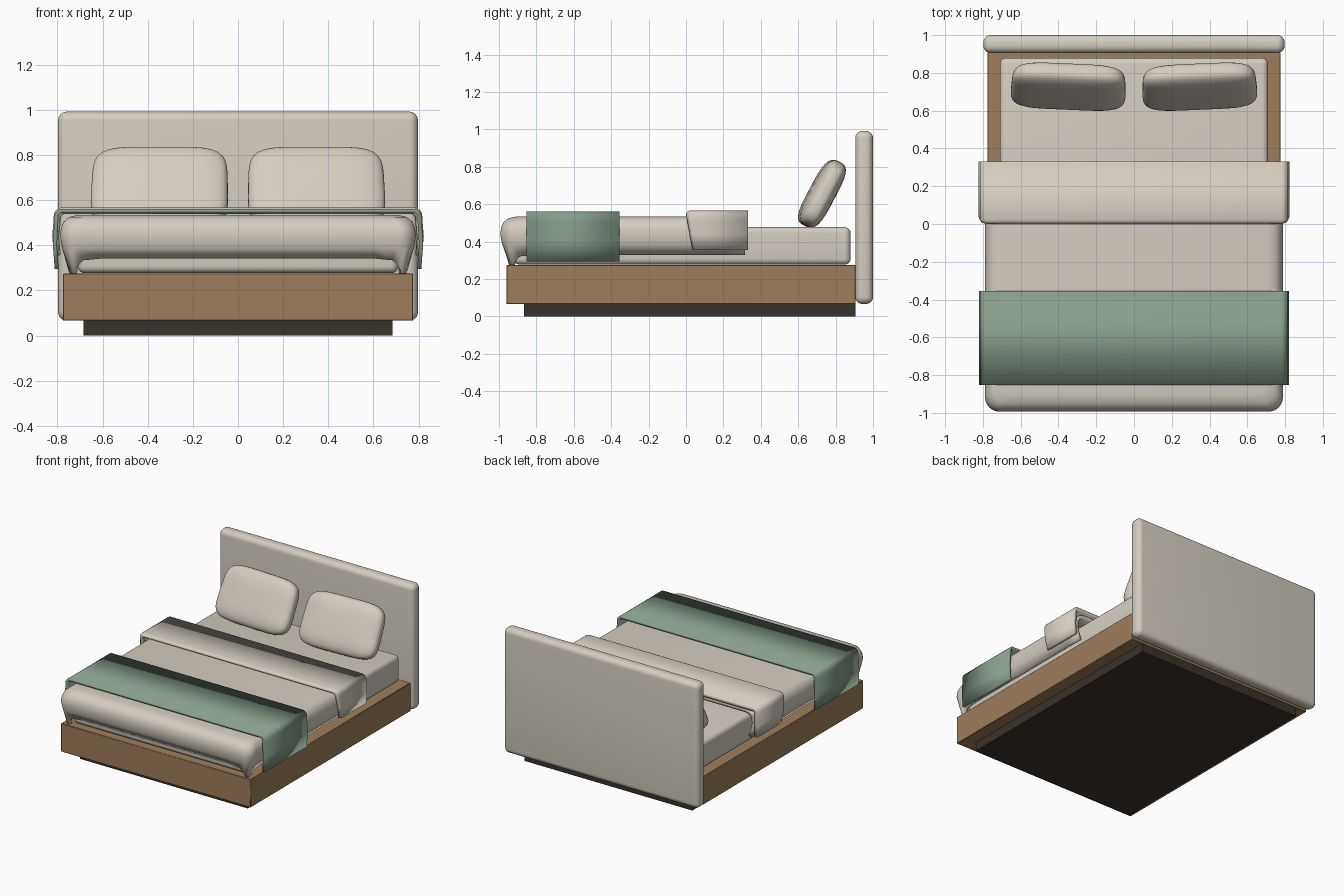
import bpy, bmesh, math
from mathutils import Matrix

if "Cube" in bpy.data.objects:
    bpy.data.objects.remove(bpy.data.objects["Cube"])


def material(name, rgb):
    m = bpy.data.materials.new(name)
    m.diffuse_color = (*rgb, 1)
    m.use_nodes = True
    m.node_tree.nodes["Principled BSDF"].inputs["Base Color"].default_value = m.diffuse_color
    return m


LINEN = material("linen", (0.66, 0.61, 0.53))
WOOD = material("oak wood", (0.34, 0.208, 0.105))
DARK = material("dark plinth", (0.042, 0.032, 0.024))
GREEN = material("sage green", (0.25, 0.345, 0.265))


def finish(name, bm, mat, smooth=True):
    me = bpy.data.meshes.new(name)
    bm.to_mesh(me)
    bm.free()
    ob = bpy.data.objects.new(name, me)
    bpy.context.collection.objects.link(ob)
    me.materials.append(mat)
    if smooth:
        for o in bpy.context.selected_objects:
            o.select_set(False)
        ob.select_set(True)
        bpy.context.view_layer.objects.active = ob
        bpy.ops.object.shade_smooth_by_angle(angle=math.radians(40))
    return ob


def box(name, lo, hi, mat, bevel=0.0, segs=5):
    bm = bmesh.new()
    bmesh.ops.create_cube(bm, size=1)
    for v in bm.verts:
        v.co = [(l + h) / 2 + c * (h - l) for l, h, c in zip(lo, hi, v.co)]
    if bevel:
        bmesh.ops.bevel(bm, geom=bm.edges[:], offset=bevel, segments=segs,
                        profile=0.5, affect='EDGES')
    return finish(name, bm, mat, bevel > 0)


def cloth(name, rows, mat, thickness, cap=False):
    """Sheet through rows of points, thickened towards the inside."""
    bm = bmesh.new()
    grid = [[bm.verts.new(p) for p in r] for r in rows]
    for a, b in zip(grid, grid[1:]):
        for k in range(len(a) - 1):
            bm.faces.new((a[k], a[k + 1], b[k + 1], b[k]))
    if cap:
        bm.faces.new(grid[-1])
    bm.normal_update()
    top = max(bm.faces, key=lambda f: abs(f.normal.z) * f.calc_area())
    if top.normal.z < 0:
        bmesh.ops.reverse_faces(bm, faces=bm.faces[:])
    ob = finish(name, bm, mat)
    s = ob.modifiers.new("thickness", 'SOLIDIFY')
    s.thickness = thickness
    s.offset = -1
    s.use_even_offset = True
    return ob


def band(name, hw, z_lo, z_top, ys, mat, thickness, taper=0.0, round_front=0.0):
    """Strip laid across the bed and hanging down on both sides."""
    h = z_top - z_lo
    side = [(hw - 0.008, z_lo), (hw, z_lo + h * 0.4), (hw - 0.006, z_top - 0.055)]
    side += [(hw - 0.04 + 0.034 * math.cos(a), z_top - 0.04 + 0.04 * math.sin(a))
             for a in (math.radians(d) for d in (15, 35, 55, 75, 90))]
    prof = [(-x, z) for x, z in side] + [(x, z) for x, z in reversed(side)]
    rows = []
    stations = [(ys[0], 0.0), (ys[1], 0.0)]
    if round_front:
        r = round_front
        stations = [(ys[0] + r * (1 - math.cos(a)), r * (1 - math.sin(a)))
                    for a in (math.radians(d) for d in (0, 30, 60, 90))] + [(ys[1], 0.0)]
    for y, drop in stations:
        f = (ys[1] - y) / (ys[1] - ys[0])
        rows.append([(x * (1 - drop / hw), y + taper * f * (z_top - z) / h,
                      z - drop * (z - z_lo) / h) for x, z in prof])
    return cloth(name, rows, mat, thickness)


# Base, frame and headboard
box("plinth", (-0.685, -0.865, 0), (0.685, 0.905, 0.068), DARK)
box("bed_frame", (-0.775, -0.96, 0.066), (0.775, 0.907, 0.275), WOOD, 0.003, 1)
box("headboard", (-0.797, 0.905, 0.067), (0.797, 1.0, 0.992), LINEN, 0.038, 6)
box("mattress", (-0.71, -0.92, 0.277), (0.71, 0.88, 0.478), LINEN, 0.032)

# Duvet: open-backed loops rising from the hem to the flat top
rows = []
HW, FRONT, BACK, R = 0.788, -0.993, 0.315, 0.075
for level, (inset, z) in enumerate([(0.03, 0.33), (0.008, 0.39), (0, 0.44), (0.004, 0.475),
                                    (0.016, 0.505), (0.04, 0.525), (0.08, 0.535)]):
    w, f = HW - inset, FRONT + inset * 1.1
    half = [(w, BACK + (f + R - BACK) * i / 12) for i in range(12)]
    half += [(w - R + R * math.cos(a), f + R - R * math.sin(a))
             for a in (math.pi / 2 * i / 10 for i in range(11))]
    half += [((w - R) * (1 - i / 8), f) for i in range(1, 9)]
    path = half + [(-x, y) for x, y in reversed(half[:-1])]
    row = []
    for x, y in path:
        zz = z
        if level == 0:
            d = math.hypot(abs(x) - (w - R * 0.29), y - (f + R * 0.29))
            zz += -0.065 * math.exp(-(d / 0.04) ** 2) + (0.012 if y < f + 0.01 else 0)
        row.append((x, y, zz))
    rows.append(row)
cloth("duvet", rows, LINEN, 0.028, cap=True)

# Folded-back duvet edge and throw blanket
band("duvet_fold", 0.823, 0.355, 0.567, (0.0, 0.332), LINEN, 0.028, taper=0.035, round_front=0.022)
band("throw_blanket", 0.82, 0.295, 0.561, (-0.852, -0.356), GREEN, 0.018)


# Pillows: superelliptic cushions leaning towards the headboard
def pillow(name, side):
    bm = bmesh.new()
    W, H, T, n = 0.302, 0.193, 0.068, 5
    rings, count = [], 64
    for i in range(1, 24):
        a = math.pi * i / 24
        c, s = math.cos(a), math.sin(a)
        k = (abs(c) ** 3.2 + s ** 3.2) ** (-1 / 3.2)
        ring = []
        for j in range(count):
            t = 2 * math.pi * j / count
            ct, st = math.cos(t), math.sin(t)
            r = (abs(ct) ** n + abs(st) ** n) ** (-1 / n) * s * k
            ring.append(bm.verts.new((W * r * ct * (1 - 0.02 * r * st), T * c * k, H * r * st)))
        rings.append(ring)
    for a, b in zip(rings, rings[1:]):
        for j in range(count):
            m = (j + 1) % count
            bm.faces.new((a[j], a[m], b[m], b[j]))
    bm.faces.new(rings[0])
    bm.faces.new(rings[-1])
    bmesh.ops.recalc_face_normals(bm, faces=bm.faces[:])
    bm.transform(Matrix.Translation((0.347 * side, 0.727, 0.656))
                 @ Matrix.Rotation(math.radians(2.5 * side), 4, 'Z')
                 @ Matrix.Rotation(math.radians(-28), 4, 'X'))
    finish(name, bm, LINEN)


pillow("pillow_left", -1)
pillow("pillow_right", 1)
